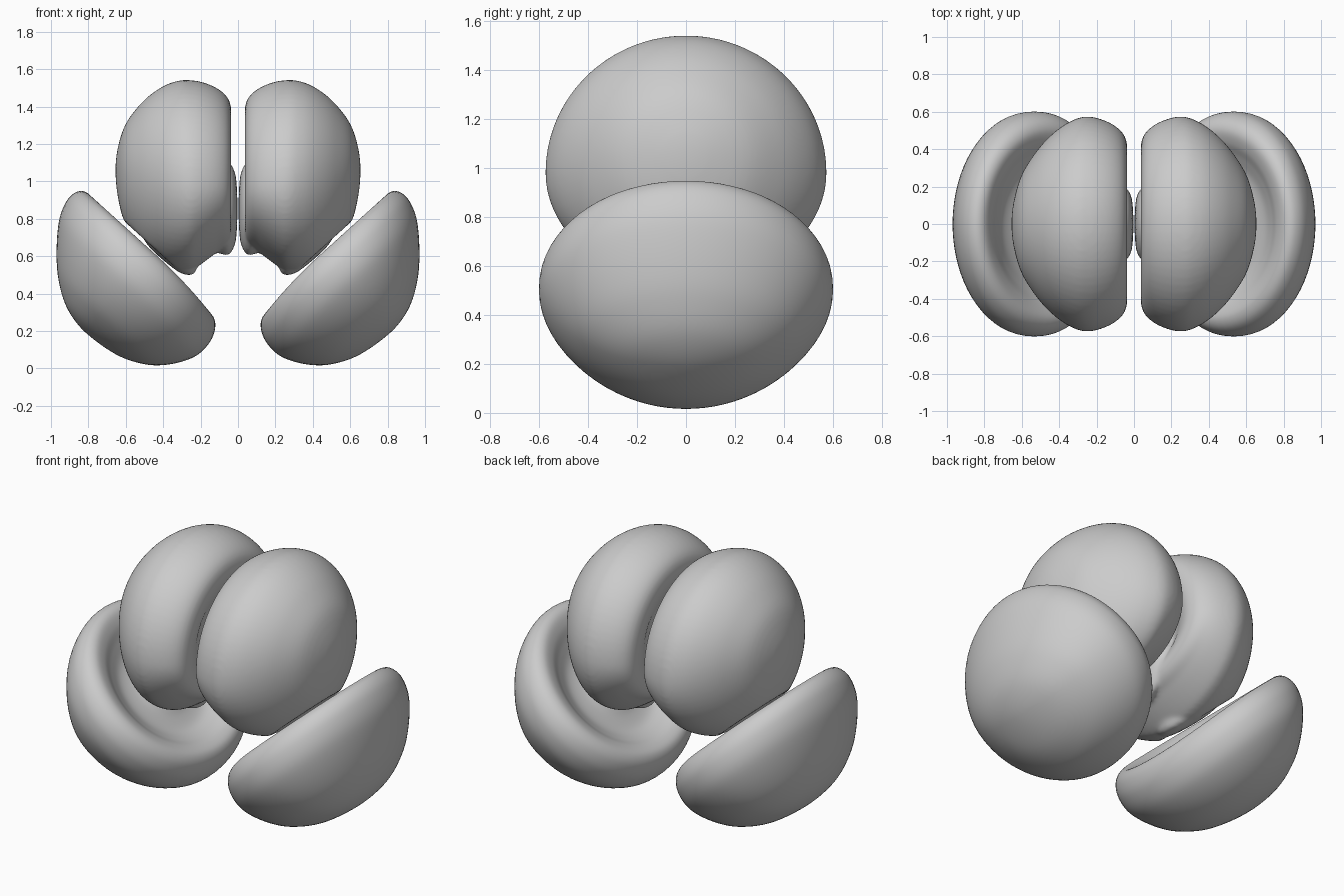
import bpy, bmesh, math
from mathutils import Vector

if "Cube" in bpy.data.objects:
    bpy.data.objects.remove(bpy.data.objects["Cube"])

U = Vector((0.74, 0, 0.67)).normalized()    # along the slanted gap
N = Vector((0.67, 0, -0.74)).normalized()   # outward, down from the slanted gap
Y = Vector((0, 1, 0))


def smooth_curve(pts, n=6):
    """Catmull-Rom through (radius, height) points."""
    p = [Vector((-pts[1][0], pts[1][1]))] + [Vector(q) for q in pts] + [Vector((-pts[-2][0], pts[-2][1]))]
    out = []
    for i in range(1, len(p) - 2):
        a, b, c, d = p[i - 1:i + 3]
        for k in range(n):
            t = k / n
            out.append(0.5 * (2 * b + (c - a) * t + (2 * a - 5 * b + 4 * c - d) * t * t
                              + (3 * b - a - 3 * c + d) * t ** 3))
    return out + [p[-2]]


def revolve(bm, pts, place, steps=72):
    """Turn a profile about its axis; place(a, b, h) maps to model space."""
    part = bmesh.new()
    vs = [part.verts.new((max(q.x, 0), 0, q.y)) for q in smooth_curve(pts)]
    es = [part.edges.new(e) for e in zip(vs, vs[1:])]
    bmesh.ops.spin(part, geom=vs + es, cent=(0, 0, 0), axis=(0, 0, 1),
                   angle=2 * math.pi, steps=steps)
    bmesh.ops.remove_doubles(part, verts=part.verts, dist=0.0005)
    for v in part.verts:
        v.co = place(*v.co)
    bmesh.ops.recalc_face_normals(part, faces=part.faces)
    me = bpy.data.meshes.new("tmp")
    part.to_mesh(me)
    part.free()
    bm.from_mesh(me)
    bpy.data.meshes.remove(me)


def finish(bm, name, merge=False):
    me = bpy.data.meshes.new(name)
    for f in bm.faces:
        f.smooth = True
    bm.to_mesh(me)
    bm.free()
    ob = bpy.data.objects.new(name, me)
    bpy.context.collection.objects.link(ob)
    if merge:
        r = ob.modifiers.new("Merge", 'REMESH')
        r.mode = 'VOXEL'
        r.voxel_size = 0.012
        r.use_smooth_shade = True
        s = ob.modifiers.new("Soften", 'SMOOTH')
        s.factor = 0.5
        s.iterations = 10
    ob.modifiers.new("Mirror", 'MIRROR').use_mirror_merge = False
    return ob


# lower bowls: round outside, gently dished inside
bm = bmesh.new()
bowl = [(0, .405), (.2, .375), (.35, .295), (.45, .19), (.52, .06), (.53, -.05),
        (.50, -.125), (.45, -.155), (.39, -.14), (.33, -.1), (.26, -.065),
        (.18, -.06), (.1, -.075), (0, -.08)]


def place_bowl(a, b, h):
    if a > 0:
        a -= .3 * h * a / .53       # upper rim reaches further
    else:
        h += .19 * a * a            # lower rim droops
    return U * (.735 + a) + N * h + Y * (b * 1.13)


revolve(bm, bowl, place_bowl)
finish(bm, "lower_lobe")

# upper lobes: rounded outside, dished inner face, trimmed along the slanted gap
bm = bmesh.new()
body = [(0, .13), (.25, .125), (.42, .1), (.58, .055), (.72, .036), (.85, .062), (.95, .14),
        (1, .25), (.95, .345), (.84, .435), (.68, .52), (.46, .6), (.22, .642), (0, .655)]


def place_body(a, b, h):
    k = .56 if a > 0 else .38 + .5 * max(h - .1, 0)
    p = Vector((h, b * .575, .98 + a * k + .2 * max(h - .25, 0)))
    over = p.dot(N) + .175
    return p - N * over if over > 0 else p


revolve(bm, body, place_body)
# knobs at the middle of the inner face and of the slanted face
knob = [(0, 0), (.1, .004), (.16, .016), (.2, .05), (.19, .1), (.165, .18), (.1, .25), (0, .27)]
revolve(bm, knob, lambda a, b, h: Vector((.003 + h, b, .855 + a * 1.25)))
revolve(bm, knob, lambda a, b, h: U * (.735 + a * (1.1 if a < 0 else .6)) - N * (.16 + h) + Y * b)
finish(bm, "upper_lobe", merge=True)
